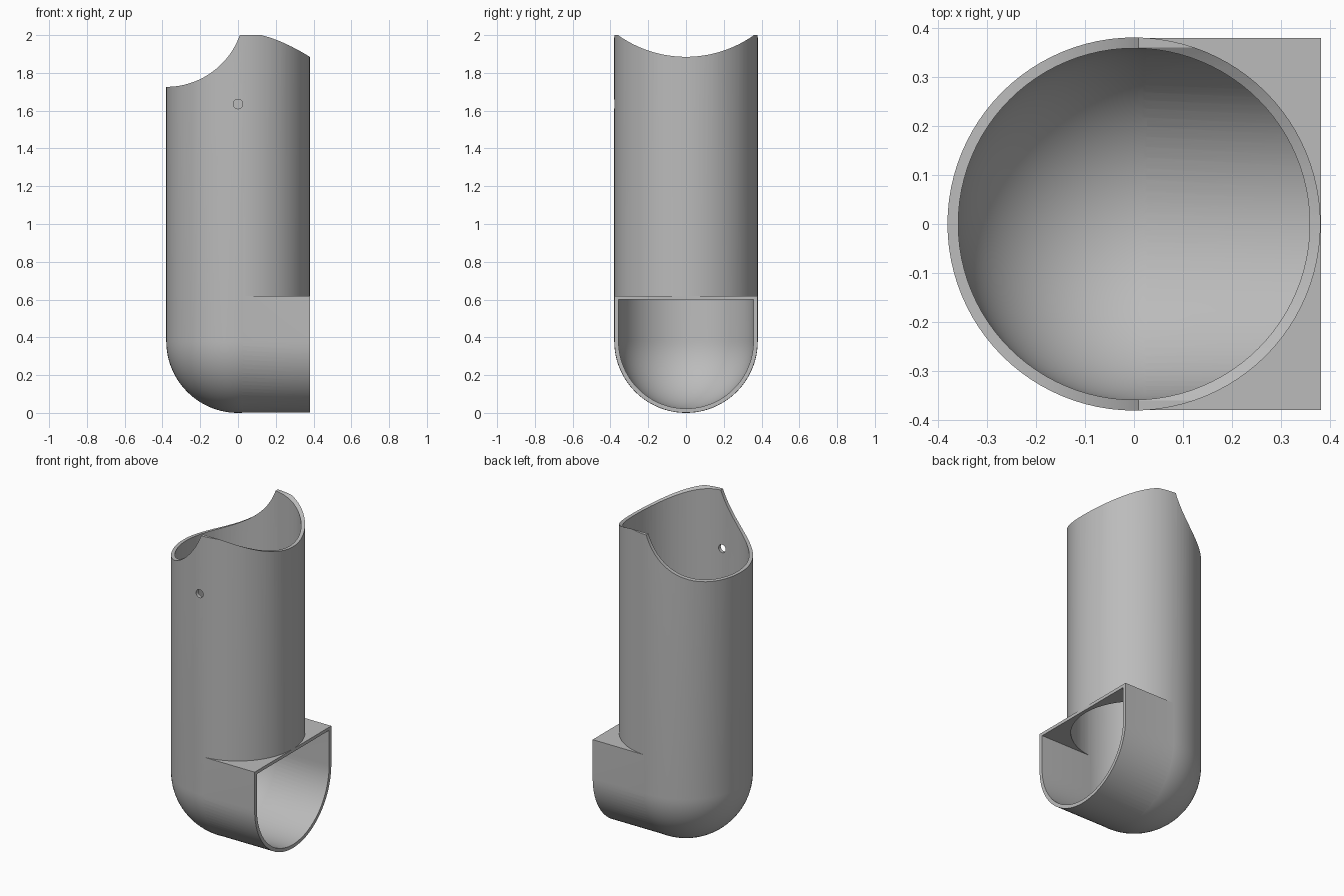
import bpy, bmesh, math
from mathutils import Matrix

cube = bpy.data.objects.get("Cube")
if cube:
    bpy.data.objects.remove(cube, do_unlink=True)

R_OUT, R_IN = 0.38, 0.358      # outer and inner tube radius
CENTRE_Z = 0.38                # centre of the round bottom
SIDES = 96

grey = bpy.data.materials.new("plain_grey")
grey.use_nodes = True
colour = (0.5, 0.5, 0.5, 1)
grey.diffuse_color = colour
grey.node_tree.nodes["Principled BSDF"].inputs["Base Color"].default_value = colour


def make_object(name, bm):
    bmesh.ops.recalc_face_normals(bm, faces=bm.faces)
    mesh = bpy.data.meshes.new(name)
    bm.to_mesh(mesh)
    bm.free()
    mesh.materials.append(grey)
    obj = bpy.data.objects.new(name, mesh)
    bpy.context.collection.objects.link(obj)
    return obj


def round_bottom_tube(name, radius, top):
    """Solid upright cylinder ending in a hemisphere."""
    bm = bmesh.new()
    steps = SIDES // 4
    arc = [i * math.pi / 2 / steps for i in range(steps + 1)]
    profile = [(radius * math.sin(a), CENTRE_Z - radius * math.cos(a)) for a in arc]
    profile += [(radius, top), (0, top)]
    verts = [bm.verts.new((x, 0, z)) for x, z in profile]
    edges = [bm.edges.new(pair) for pair in zip(verts, verts[1:])]
    bmesh.ops.spin(bm, geom=verts + edges, cent=(0, 0, 0), axis=(0, 0, 1),
                   angle=2 * math.pi, steps=SIDES)
    bmesh.ops.remove_doubles(bm, verts=bm.verts, dist=1e-5)
    return make_object(name, bm)


def u_channel(name, radius, top, end):
    """Solid U-shaped bar running from the tube axis out to x = end."""
    bm = bmesh.new()
    steps = SIDES // 2
    arc = [math.pi + i * math.pi / steps for i in range(steps + 1)]
    outline = [(radius * math.cos(a), CENTRE_Z + radius * math.sin(a)) for a in arc]
    outline += [(radius, top), (-radius, top)]
    face = bm.faces.new([bm.verts.new((0, y, z)) for y, z in outline])
    out = bmesh.ops.extrude_face_region(bm, geom=[face])["geom"]
    bmesh.ops.translate(bm, vec=(end, 0, 0),
                        verts=[v for v in out if isinstance(v, bmesh.types.BMVert)])
    return make_object(name, bm)


def rod(name, radius, length, axis, centre):
    """Solid cylinder lying along the x or y axis."""
    bm = bmesh.new()
    turn = Matrix.Rotation(math.pi / 2, 4, "Y" if axis == "x" else "X")
    bmesh.ops.create_cone(bm, cap_ends=True, segments=160, radius1=radius,
                          radius2=radius, depth=length,
                          matrix=Matrix.Translation(centre) @ turn)
    return make_object(name, bm)


def combine(target, tool, operation):
    tool.hide_render = True
    mod = target.modifiers.new(operation.lower(), "BOOLEAN")
    mod.operation, mod.solver, mod.object = operation, "EXACT", tool
    bpy.context.view_layer.objects.active = target
    bpy.ops.object.modifier_apply(modifier=mod.name)
    bpy.data.objects.remove(tool, do_unlink=True)


# Outer body: round-bottomed tube with a side outlet
pipe = round_bottom_tube("elbow_pipe", R_OUT, 2.0)
combine(pipe, u_channel("outlet", R_OUT - 0.001, 0.62, R_OUT + 0.0005), "UNION")

# Hollow inside
combine(pipe, round_bottom_tube("bore", R_IN, 2.2), "DIFFERENCE")
combine(pipe, u_channel("outlet_bore", R_IN - 0.001, 0.60, 0.6), "DIFFERENCE")

# Saddle cuts in the top rim and the small screw hole in the front wall
combine(pipe, rod("rim_saddle", 0.62, 2, "x", (0, 0, 1.885 + 0.62)), "DIFFERENCE")
combine(pipe, rod("rim_notch", 0.414, 2, "y", (-0.38, 0, 1.726 + 0.414)), "DIFFERENCE")
combine(pipe, rod("screw_hole", 0.025, 0.3, "y", (0, -0.38, 1.635)), "DIFFERENCE")

bpy.ops.object.select_all(action="DESELECT")
pipe.select_set(True)
bpy.context.view_layer.objects.active = pipe
bpy.ops.object.shade_smooth_by_angle(angle=math.radians(30))
